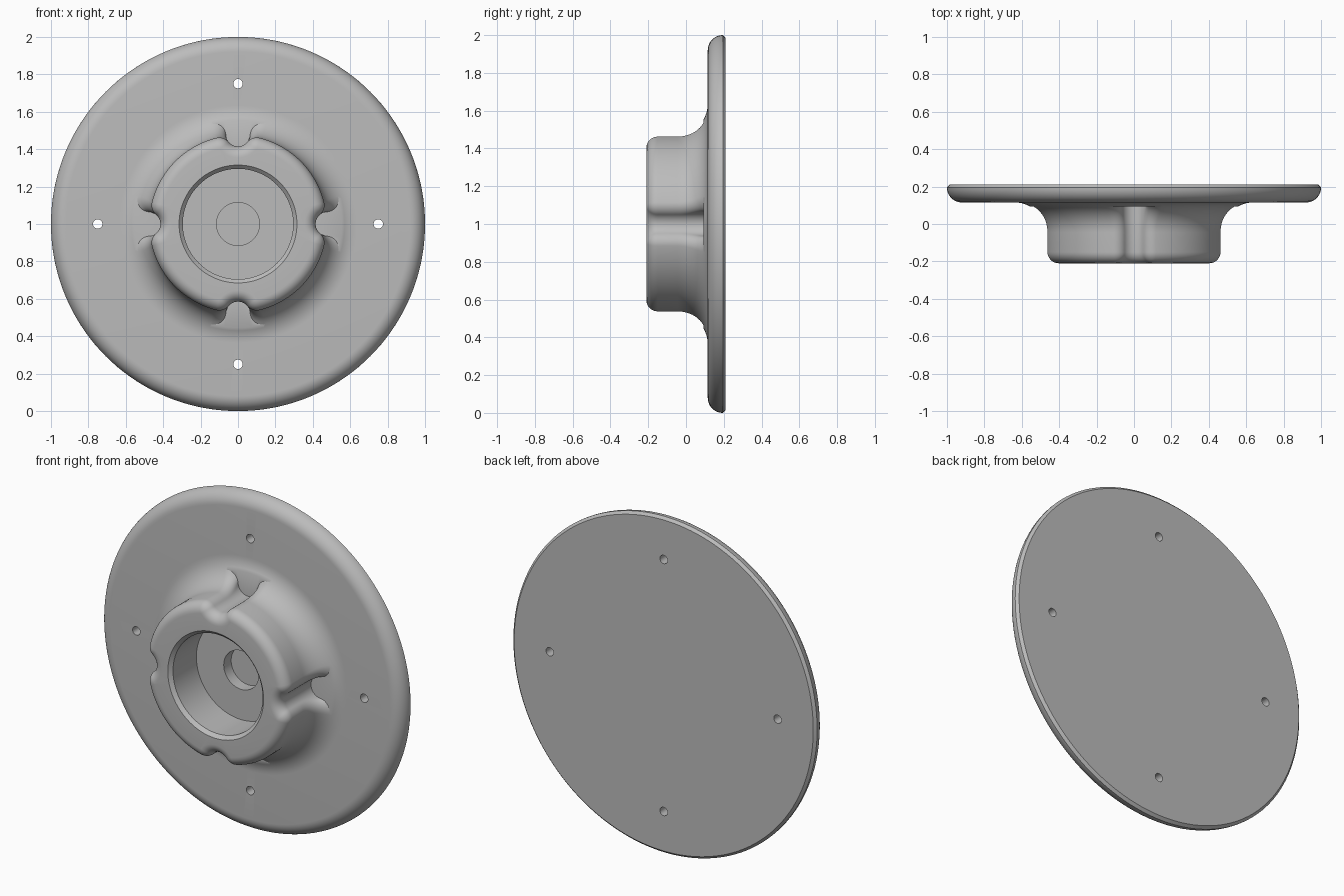
import bpy, bmesh
from math import sin, cos, pi, atan2, sqrt, radians

if "Cube" in bpy.data.objects:
    bpy.data.objects.remove(bpy.data.objects["Cube"])

HUB_R, NOTCH_R, NOTCH_POS, MOUTH_R = 0.475, 0.065, 0.48, 0.065
EDGE_R, COVE_R = 0.06, 0.16
FRONT, FLANGE, BACK = -0.21, 0.115, 0.21


def steps(a, b, n):
    return [a + (b - a) * i / n for i in range(n + 1)]


def outline(radius, inset=0.0):
    """Notched circle: four round notches whose mouths blend into the rim."""
    h, near, far = NOTCH_POS, radius - MOUTH_R, NOTCH_R + MOUTH_R
    cz = (near**2 - far**2 + h**2) / (2 * h)
    cx = sqrt(near**2 - cz**2)
    end = atan2(cz, cx)
    half = [((NOTCH_R + inset) * sin(t), h - (NOTCH_R + inset) * cos(t))
            for t in steps(0, atan2(cx, h - cz), 10)]
    half += [(cx + (MOUTH_R - inset) * cos(t), cz + (MOUTH_R - inset) * sin(t))
             for t in steps(atan2(h - cz, -cx), end, 10)[1:]]
    half += [((radius - inset) * cos(t), (radius - inset) * sin(t))
             for t in steps(end, pi / 4, 12)[1:]]
    quarter = half + [(v, u) for u, v in half[-2:0:-1]]
    points = []
    for _ in range(4):
        points += quarter
        quarter = [(v, -u) for u, v in quarter]
    return points


floor_r = HUB_R + COVE_R / 2
angles = [atan2(v, u) for u, v in outline(floor_r)]
rings = []


def add_circle(r, y):
    rings.append([(r * cos(a), y, 1 + r * sin(a)) for a in angles])


def add_outline(r, y, inset=0.0):
    rings.append([(u, y, 1 + v) for u, v in outline(r, inset)])


# Stepped bore, from its bottom out to the front face
for r, y in ((0.115, 0.10), (0.115, 0.03), (0.295, 0.03), (0.295, -0.19), (0.315, FRONT)):
    add_circle(r, y)

# Notched hub with a rounded front edge and a cove at its foot
for t in steps(0, pi / 2, 8):
    add_outline(HUB_R, FRONT + EDGE_R * (1 - cos(t)), EDGE_R * (1 - sin(t)))
cove_y = FLANGE - COVE_R
for t in steps(0, pi / 3, 10):
    add_outline(HUB_R + COVE_R * (1 - cos(t)), cove_y + COVE_R * sin(t))

# Notch floors, rest of the cove, then the flange with its rounded rim
for t in steps(pi / 3, pi / 2, 5):
    add_circle(HUB_R + COVE_R * (1 - cos(t)), cove_y + COVE_R * sin(t))
for t in steps(0, pi / 2, 10):
    add_circle(0.92 + 0.08 * sin(t), FLANGE + 0.08 * (1 - cos(t)))
add_circle(0.985, BACK)

# Skin the rings and cap both ends
bm = bmesh.new()
loops = [[bm.verts.new(p) for p in ring] for ring in rings]
for a, b in zip(loops, loops[1:]):
    for i in range(len(a)):
        bm.faces.new((a[i - 1], a[i], b[i], b[i - 1]))
bm.faces.new(loops[0])
bm.faces.new(loops[-1])
bmesh.ops.remove_doubles(bm, verts=bm.verts, dist=1e-5)
bmesh.ops.recalc_face_normals(bm, faces=bm.faces)
mesh = bpy.data.meshes.new("flanged_hub")
bm.to_mesh(mesh)
bm.free()
hub = bpy.data.objects.new("flanged_hub", mesh)
bpy.context.collection.objects.link(hub)

grey = bpy.data.materials.new("plain_grey")
grey.use_nodes = True
colour = (0.5, 0.5, 0.5, 1)
grey.diffuse_color = colour
grey.node_tree.nodes["Principled BSDF"].inputs["Base Color"].default_value = colour
mesh.materials.append(grey)

# Four screw holes through the flange
for k in range(4):
    a = k * pi / 2
    bpy.ops.mesh.primitive_cylinder_add(
        vertices=32, radius=0.025, depth=0.4, rotation=(pi / 2, 0, 0),
        location=(0.75 * cos(a), 0.16, 1 + 0.75 * sin(a)))
    cutter = bpy.context.object
    cutter.name = "screw_hole_cutter"
    cutter.hide_render = True
    cutter.data.materials.append(grey)
    bpy.ops.object.select_all(action="DESELECT")
    bpy.context.view_layer.objects.active = hub
    hub.select_set(True)
    cut = hub.modifiers.new("screw_hole", "BOOLEAN")
    cut.operation, cut.solver, cut.object = "DIFFERENCE", "EXACT", cutter
    bpy.ops.object.modifier_apply(modifier=cut.name)
    bpy.data.objects.remove(cutter)

bpy.ops.object.shade_smooth_by_angle(angle=radians(30))
